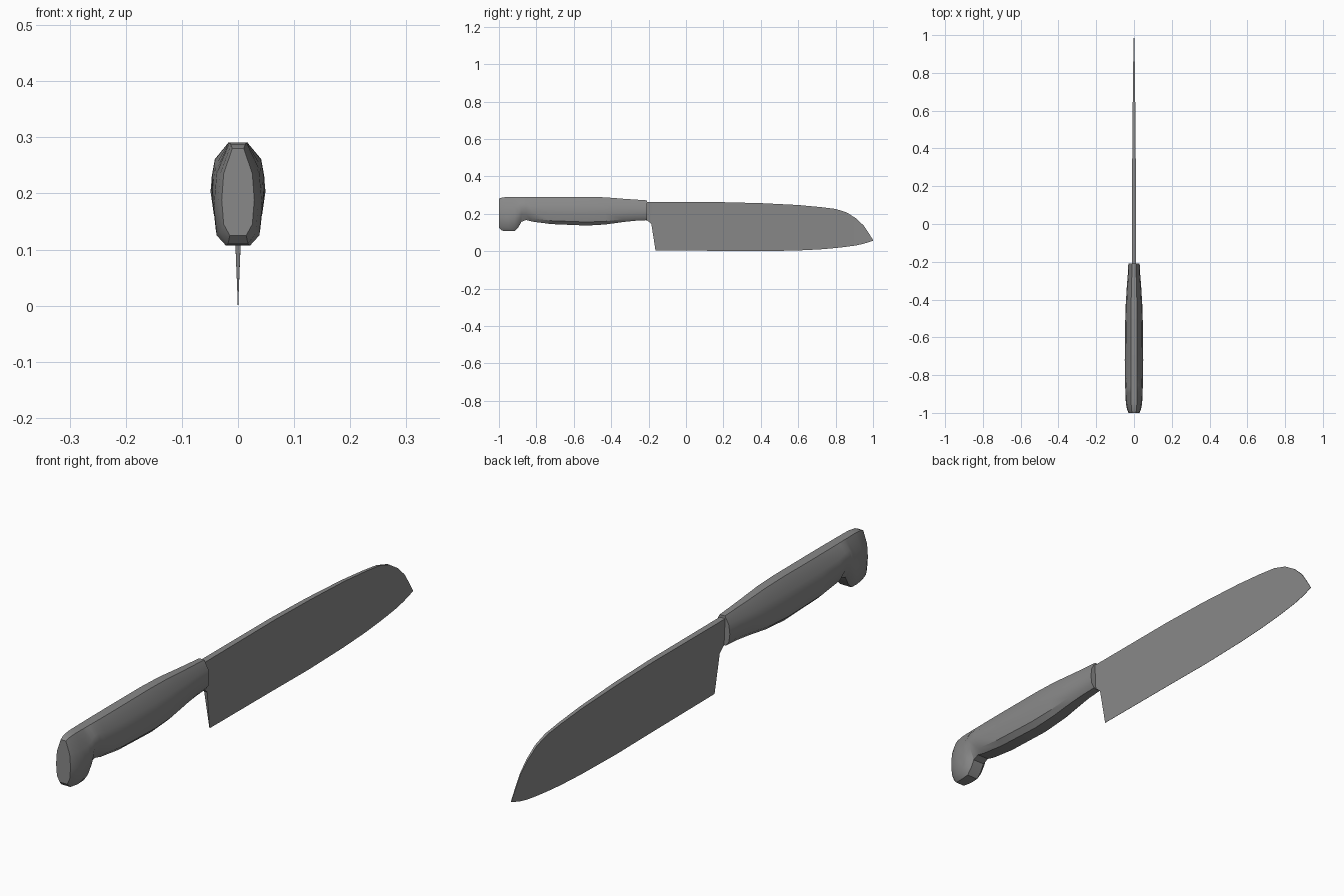
import bpy
import bmesh
import math

cube = bpy.data.objects.get("Cube")
if cube:
    bpy.data.objects.remove(cube, do_unlink=True)

grey = bpy.data.materials.new("steel grey")
grey.use_nodes = True
colour = (0.25, 0.25, 0.25, 1)
grey.diffuse_color = colour
grey.node_tree.nodes["Principled BSDF"].inputs["Base Color"].default_value = colour


def loft(name, rings, angle):
    """Skin a list of closed cross-sections and cap both ends."""
    bm = bmesh.new()
    loops = [[bm.verts.new(p) for p in ring] for ring in rings]
    n = len(loops[0])
    for a, b in zip(loops, loops[1:]):
        for i in range(n):
            j = (i + 1) % n
            bm.faces.new((a[i], a[j], b[j], b[i]))
    bm.faces.new(loops[0])
    bm.faces.new(loops[-1])
    bmesh.ops.recalc_face_normals(bm, faces=bm.faces)
    mesh = bpy.data.meshes.new(name)
    bm.to_mesh(mesh)
    bm.free()
    mesh.materials.append(grey)
    obj = bpy.data.objects.new(name, mesh)
    bpy.context.collection.objects.link(obj)
    bpy.ops.object.select_all(action="DESELECT")
    obj.select_set(True)
    bpy.context.view_layer.objects.active = obj
    bpy.ops.object.shade_smooth_by_angle(angle=math.radians(angle))


def handle_ring(y, top, low, bottom, width):
    """Faceted oval: flat top, sloped shoulders, belly and narrow underside."""
    half = [(0.35 * width, top), (0.88 * width, top - 0.33 * (top - low)),
            (width, top - 0.68 * (top - low)), (0.88 * width, low),
            (0.5 * width, bottom)]
    return ([(x, y, z) for x, z in half]
            + [(-x, y, z) for x, z in reversed(half)])


# Handle: y, top, lower corner, bottom, half width; hooked butt first
handle = [
    (-1.0, 0.28, 0.145, 0.125, 0.029),
    (-0.985, 0.287, 0.13, 0.11, 0.036),
    (-0.95, 0.291, 0.125, 0.107, 0.043),
    (-0.915, 0.291, 0.135, 0.109, 0.045),
    (-0.895, 0.291, 0.165, 0.13, 0.046),
    (-0.88, 0.291, 0.20, 0.157, 0.046),
    (-0.855, 0.291, 0.20, 0.167, 0.047),
    (-0.82, 0.291, 0.175, 0.158, 0.048),
    (-0.72, 0.291, 0.163, 0.145, 0.049),
    (-0.53, 0.291, 0.156, 0.137, 0.047),
    (-0.43, 0.288, 0.16, 0.143, 0.044),
    (-0.33, 0.28, 0.172, 0.157, 0.038),
    (-0.27, 0.276, 0.178, 0.163, 0.033),
    (-0.208, 0.272, 0.182, 0.166, 0.03),
]
loft("handle", [handle_ring(*row) for row in handle], 35)


def blade_ring(y, spine, edge, thick):
    """Wedge section, thinning from the spine to the cutting edge."""
    thin = max(0.0004, thick * edge / spine)
    return [(thick, y, spine), (thin, y, edge),
            (-thin, y, edge), (-thick, y, spine)]


# Blade: y, spine height, edge height, half thickness; heel first
blade = [
    (-0.23, 0.262, 0.17, 0.011),
    (-0.205, 0.262, 0.163, 0.011),
    (-0.185, 0.262, 0.145, 0.011),
    (-0.163, 0.262, 0.004, 0.011),
    (0.2, 0.262, 0.002, 0.01),
    (0.4, 0.257, 0.0, 0.009),
    (0.6, 0.247, 0.004, 0.007),
    (0.72, 0.236, 0.01, 0.006),
    (0.8, 0.226, 0.017, 0.005),
    (0.86, 0.207, 0.024, 0.004),
    (0.91, 0.175, 0.031, 0.003),
    (0.95, 0.137, 0.04, 0.002),
    (0.975, 0.1, 0.048, 0.0015),
    (1.0, 0.06, 0.056, 0.001),
]
loft("blade", [blade_ring(*row) for row in blade], 25)
